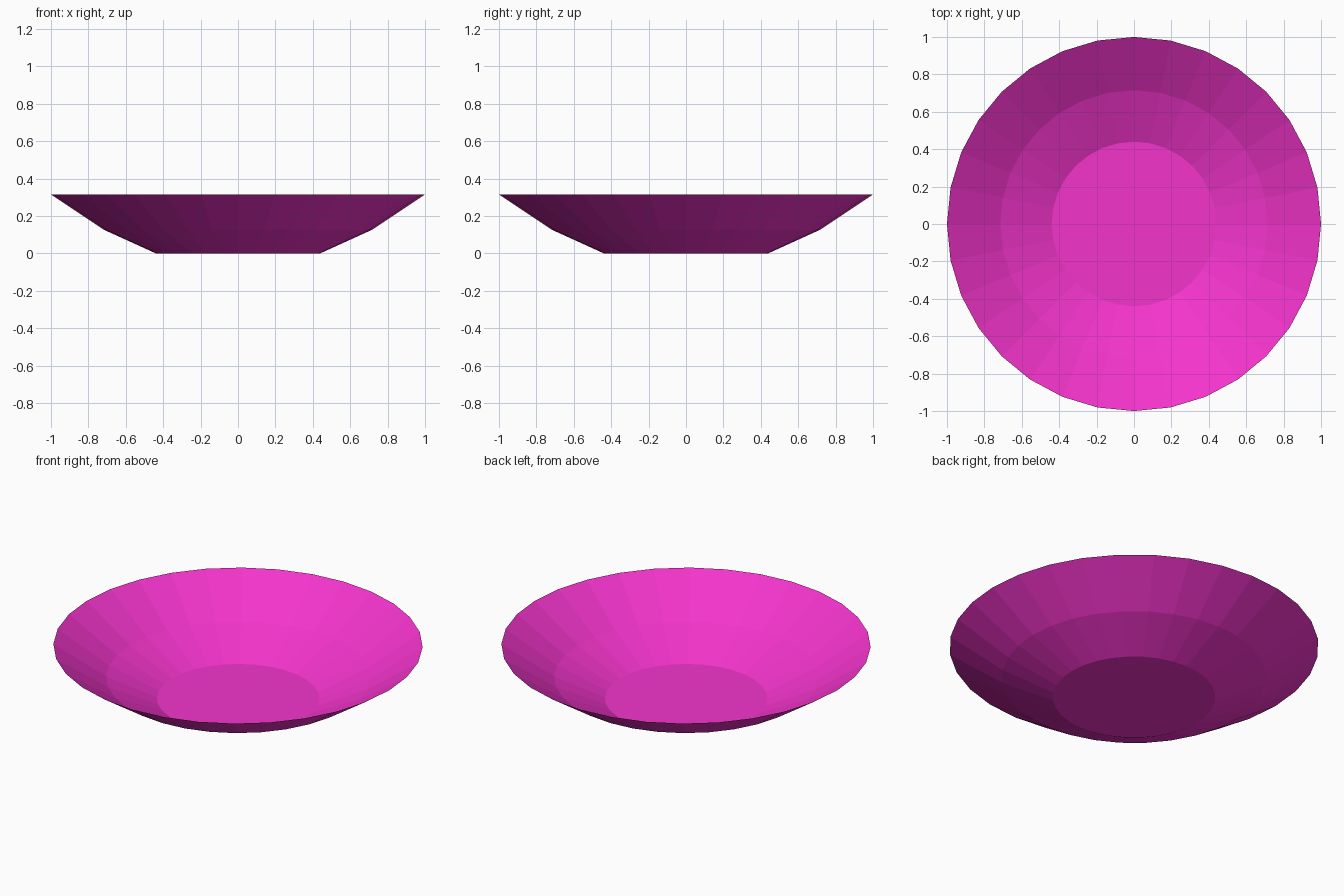
import bpy, bmesh, math

if "Cube" in bpy.data.objects:
    bpy.data.objects.remove(bpy.data.objects["Cube"])

SIDES = 32
PROFILE = [(0.44, 0.0), (0.715, 0.125), (1.0, 0.315)]  # radius, height

bm = bmesh.new()

# Flat floor and two flared bands, a single thin skin
rings = [[bm.verts.new((r * math.cos(2 * math.pi * i / SIDES),
                        r * math.sin(2 * math.pi * i / SIDES), z))
          for i in range(SIDES)] for r, z in PROFILE]
bm.faces.new(rings[0])
for low, high in zip(rings, rings[1:]):
    for i in range(SIDES):
        j = (i + 1) % SIDES
        bm.faces.new((low[j], low[i], high[i], high[j]))

mesh = bpy.data.meshes.new("bowl")
bm.to_mesh(mesh)
bm.free()
bowl = bpy.data.objects.new("bowl", mesh)
bpy.context.collection.objects.link(bowl)

# Magenta glaze
glaze = bpy.data.materials.new("magenta_glaze")
glaze.diffuse_color = (0.9, 0.034, 0.6, 1.0)
glaze.use_nodes = True
glaze.node_tree.nodes["Principled BSDF"].inputs["Base Color"].default_value = glaze.diffuse_color
mesh.materials.append(glaze)
